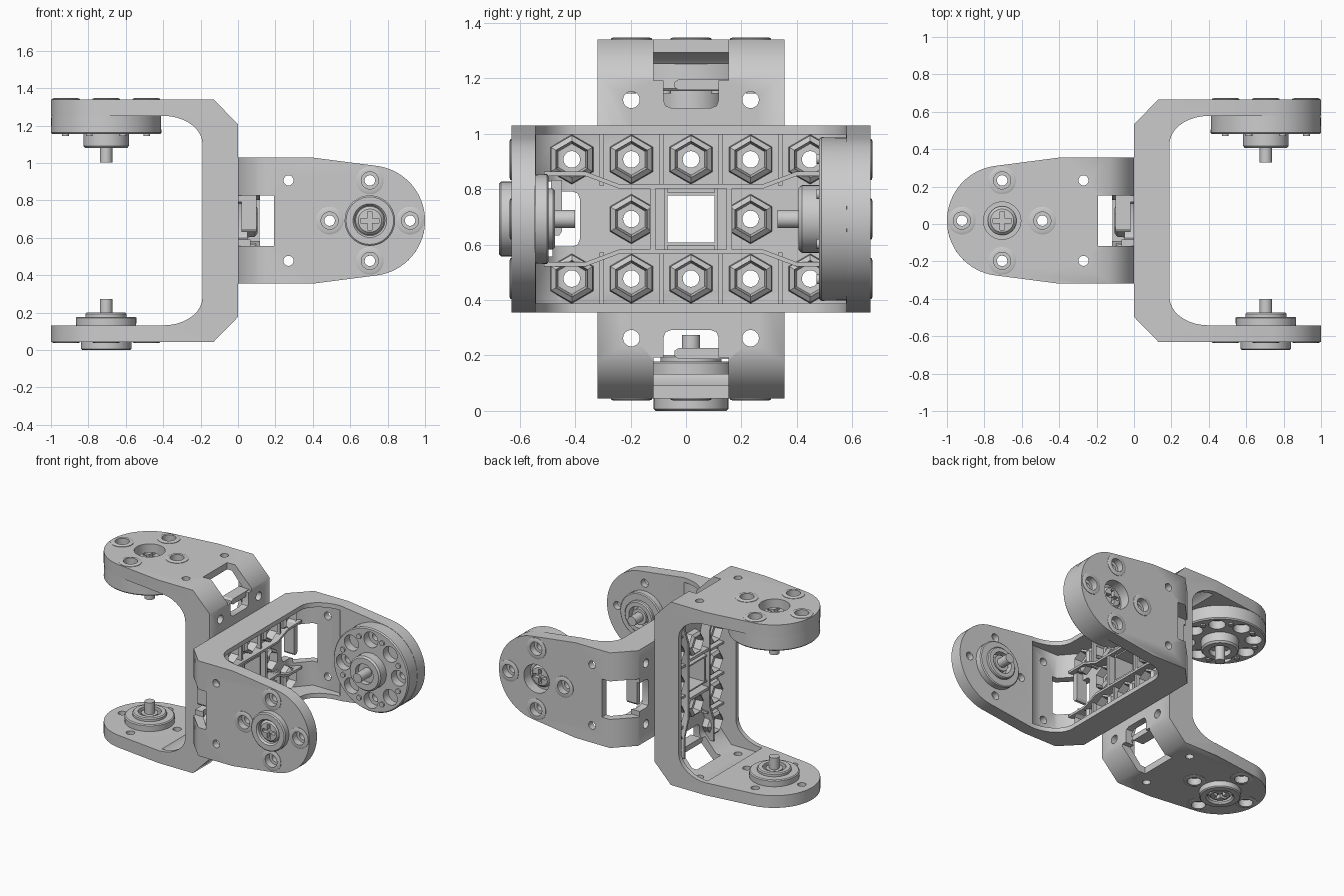
import bpy, bmesh, math
from mathutils import Matrix, Vector

if "Cube" in bpy.data.objects:
    bpy.data.objects.remove(bpy.data.objects["Cube"])

grey = bpy.data.materials.new("light grey")
grey.use_nodes = True
colour = (0.6, 0.6, 0.6, 1)
grey.diffuse_color = colour
for node in grey.node_tree.nodes:
    if node.type == 'BSDF_PRINCIPLED':
        node.inputs["Base Color"].default_value = colour

# One bracket is built with x = out along the arms, y = width, z = across the U.
HALF = 0.648      # half the distance across the arms
WIDE = 0.337      # half the bracket width
PIVOT = 0.705     # arm pivot position
PITCH = 0.215     # hole spacing
QUARTERS = [i * math.pi / 2 for i in range(4)]


def finish(name, bm):
    bmesh.ops.remove_doubles(bm, verts=bm.verts, dist=1e-5)
    bmesh.ops.recalc_face_normals(bm, faces=bm.faces)
    mesh = bpy.data.meshes.new(name)
    bm.to_mesh(mesh)
    bm.free()
    mesh.materials.append(grey)
    ob = bpy.data.objects.new(name, mesh)
    bpy.context.scene.collection.objects.link(ob)
    return ob


def add_prism(bm, pts, axis, a, b):
    """Extrude a 2D outline along one axis from a to b."""
    def place(p, h):
        co = list(p)
        co.insert(axis, h)
        return bm.verts.new(co)
    low = [place(p, a) for p in pts]
    high = [place(p, b) for p in pts]
    bm.faces.new(low)
    bm.faces.new(high)
    for i in range(len(pts)):
        j = (i + 1) % len(pts)
        bm.faces.new((low[i], low[j], high[j], high[i]))


def add_lathe(bm, profile, centre, axis=2, seg=40):
    """Spin a closed (radius, height) outline around an axis."""
    rings = []
    for k in range(seg):
        t = 2 * math.pi * k / seg
        ring = []
        for r, h in profile:
            co = [r * math.cos(t), r * math.sin(t)]
            co.insert(axis, h)
            ring.append(bm.verts.new(Vector(co) + Vector(centre)))
        rings.append(ring)
    n = len(profile)
    for k in range(seg):
        p, q = rings[k], rings[(k + 1) % seg]
        for i in range(n):
            j = (i + 1) % n
            if profile[i][0] > 0 or profile[j][0] > 0:
                bm.faces.new((p[i], q[i], q[j], p[j]))


def rod(r, a, b):
    return [(0, a), (r, a), (r, b), (0, b)]


def tube(r, s, a, b):
    return [(r, a), (s, a), (s, b), (r, b)]


def rect(a, b, c, d):
    return [(a, c), (b, c), (b, d), (a, d)]


def boolean(ob, bm, operation='DIFFERENCE'):
    cutter = finish("cutter", bm)
    cutter.hide_render = True
    mod = ob.modifiers.new("cut", 'BOOLEAN')
    mod.operation, mod.solver, mod.object = operation, 'EXACT', cutter
    dg = bpy.context.evaluated_depsgraph_get()
    mesh = bpy.data.meshes.new_from_object(ob.evaluated_get(dg))
    ob.modifiers.clear()
    ob.data = mesh
    bpy.data.objects.remove(cutter)


def smooth(obs, degrees):
    bpy.ops.object.select_all(action='DESELECT')
    for ob in obs:
        ob.select_set(True)
    bpy.context.view_layer.objects.active = obs[0]
    bpy.ops.object.shade_smooth_by_angle(angle=math.radians(degrees))


def around(radius, angle):
    return (PIVOT + radius * math.cos(angle), radius * math.sin(angle), 0)


# Bracket body: U section trimmed by the round-ended arm outline
inner = [(0.40 - 0.21 * math.cos(t), 0.41 + 0.15 * math.sin(t))
         for t in [math.radians(10 * i) for i in range(10)]]
half_u = [(0, 0.515), (0.13, HALF), (1.1, HALF), (1.1, 0.562)] + inner[::-1]
bm = bmesh.new()
add_prism(bm, half_u + [(u, -w) for u, w in reversed(half_u)], 1, -0.4, 0.4)
body = finish("bracket_body", bm)

tip = [(PIVOT + 0.295 * math.cos(t), 0.295 * math.sin(t))
       for t in [math.radians(82 - 164 * i / 32) for i in range(33)]]
bm = bmesh.new()
add_prism(bm, [(-0.1, WIDE), (0.4, WIDE)] + tip + [(0.4, -WIDE), (-0.1, -WIDE)], 2, -0.8, 0.8)
boolean(body, bm, 'INTERSECT')

# Hollow inside of the web and corners, leaving the rims
half_p = [(0.05, 0.48), (0.155, 0.6), (0.36, 0.6), (0.45, 0.5)]
bm = bmesh.new()
add_prism(bm, half_p + [(u, -w) for u, w in reversed(half_p)], 1, -0.305, 0.305)
boolean(body, bm)

# Corner windows and the square web window
bm = bmesh.new()
for s in (-1, 1):
    half_t = [(0.07, 0.40), (0.092, 0.408), (0.1, 0.43), (0.1, 0.5), (0.135, 0.5), (0.135, 0.8)]
    outline = half_t + [(-v, w) for v, w in reversed(half_t)]
    add_prism(bm, [(v, w * s) for v, w in outline], 0, -0.1, 0.192)
add_prism(bm, rect(-0.085, 0.085, -0.085, 0.085), 0, -0.1, 0.1)
boolean(body, bm)

# Screw holes through the web and the arms
spots = [(v * PITCH, w * PITCH) for v in (-1, 1) for w in range(-2, 3)]
spots += [(0, -PITCH), (0, PITCH)]
bm = bmesh.new()
for v, w in spots:
    add_lathe(bm, rod(0.03, -0.1, 0.1), (0, v, w), 0, 20)
for s in (-1, 1):
    for v in (-PITCH, PITCH):
        add_lathe(bm, rod(0.027, 0.53 * s, 0.7 * s), (0.27, v, 0), 2, 20)
    for t in QUARTERS:
        bore = [(0, 0.5), (0.028, 0.5), (0.028, 0.605), (0.048, 0.605), (0.048, 0.7), (0, 0.7)]
        add_lathe(bm, [(r, h * s) for r, h in bore], around(PITCH, t), 2, 28)
    add_lathe(bm, rod(0.1, 0.5 * s, 0.7 * s), (PIVOT, 0, 0))
boolean(body, bm)

# Raised collars around the arm holes
bm = bmesh.new()
for s in (-1, 1):
    for t in QUARTERS:
        collar = [(0.046, 0.62), (0.074, 0.62), (0.074, 0.651), (0.064, 0.655), (0.046, 0.655)]
        add_lathe(bm, [(r, h * s) for r, h in collar], around(PITCH, t), 2, 28)
collars = finish("hole_collars", bm)

# Hexagonal nut seats on the web
bm = bmesh.new()
for v, w in spots:
    add_lathe(bm, [(0.056, 0.045), (0.09, 0.045), (0.086, 0.09), (0.066, 0.105)], (0, v, w), 0, 6)
seats = finish("nut_seats", bm)

# Stiffening ribs, centre frame and the tabs in the corner windows
bm = bmesh.new()
for s in (-1, 1):
    path = [(0.155, 0.53), (0.155, 0.38), (0.11, 0.26)]
    path += [(v, -w) for v, w in reversed(path)]
    band = path + [(v + 0.016, w) for v, w in reversed(path)]
    add_prism(bm, [(v * s, w) for v, w in band], 0, 0.03, 0.118)
    add_prism(bm, rect(-0.115, 0.115, 0.128 * s, 0.148 * s), 0, 0.03, 0.115)
    add_prism(bm, rect(-0.115, 0.115, 0.085 * s, 0.095 * s), 0, 0.03, 0.1)
    add_prism(bm, rect(0.085 * s, 0.095 * s, -0.09, 0.09), 0, 0.03, 0.1)
    for w in (-1.5, -0.5, 0.5, 1.5):
        mid = w * PITCH
        add_prism(bm, rect(0.12 * s, 0.32 * s, mid - 0.008, mid + 0.008), 0, 0.03, 0.095)
    tab = [(-0.14, 0.466), (0.045, 0.466), (0.06, 0.476), (0.06, 0.494), (0.045, 0.504), (-0.14, 0.504)]
    add_prism(bm, [(v, w * s) for v, w in tab], 0, 0.02, 0.1)
ribs = finish("web_ribs", bm)

# Drive horn on the upper arm: pocketed disc, cupped hub and shaft
bm = bmesh.new()
add_lathe(bm, [(0, 0.575), (0.293, 0.575), (0.295, 0.47), (0.288, 0.462), (0, 0.462)], (PIVOT, 0, 0), 2, 64)
horn = finish("drive_horn", bm)
bm = bmesh.new()
for i in range(8):
    p = around(PITCH, i * math.pi / 4)
    pocket = rod(0.055, 0.44, 0.52)
    if i % 2 == 0:
        pocket = [(0, 0.44), (0.055, 0.44), (0.055, 0.52), (0.028, 0.52), (0.028, 0.6), (0, 0.6)]
    add_lathe(bm, pocket, p, 2, 24)
boolean(horn, bm)

bm = bmesh.new()
add_lathe(bm, [(0.07, 0.48), (0.122, 0.48), (0.122, 0.40), (0.112, 0.388), (0.07, 0.388)], (PIVOT, 0, 0))
add_lathe(bm, rod(0.072, 0.425, 0.48), (PIVOT, 0, 0))
add_lathe(bm, rod(0.033, 0.312, 0.43), (PIVOT, 0, 0), 2, 24)
for i in range(8):
    add_lathe(bm, rod(0.018, 0.452, 0.48), around(0.235, (i + 0.5) * math.pi / 4), 2, 12)
hub = finish("horn_hub", bm)

# Idler bearing on the lower arm
bm = bmesh.new()
add_lathe(bm, [(0.08, -0.68), (0.09, -0.692), (0.127, -0.692), (0.135, -0.685),
               (0.135, -0.64), (0.08, -0.64)], (PIVOT, 0, 0))
add_lathe(bm, [(0.075, -0.58), (0.16, -0.58), (0.162, -0.52), (0.155, -0.514), (0.11, -0.514),
               (0.11, -0.498), (0.103, -0.491), (0.075, -0.491)], (PIVOT, 0, 0))
add_lathe(bm, rod(0.102, -0.65, -0.54), (PIVOT, 0, 0))
add_lathe(bm, tube(0.03, 0.055, -0.55, -0.50), (PIVOT, 0, 0))
add_lathe(bm, rod(0.033, -0.55, -0.418), (PIVOT, 0, 0), 2, 24)
bearing = finish("idler_bearing", bm)

# Cross-head screws on both pivots
screws = []
for name, s, top in (("horn_screw", 1, 0.612), ("bearing_screw", -1, 0.684)):
    bm = bmesh.new()
    head = [(0, top - 0.06), (0.077, top - 0.06), (0.077, top - 0.02), (0.062, top - 0.004), (0, top)]
    add_lathe(bm, [(r, h * s) for r, h in head], (PIVOT, 0, 0))
    screw = finish(name, bm)
    cross = []
    for t in QUARTERS:
        turn = Matrix.Rotation(t, 2)
        for p in ((0.05, -0.012), (0.05, 0.012), (0.012, 0.012)):
            q = turn @ Vector(p)
            cross.append((PIVOT + q.x, q.y))
    bm = bmesh.new()
    add_prism(bm, cross, 2, (top - 0.03) * s, (top + 0.05) * s)
    boolean(screw, bm)
    screws.append(screw)

# Smooth the curved faces and place the two brackets back to back
fittings = [collars, seats, ribs, horn, hub, bearing] + screws
smooth(fittings, 32)
smooth([body], 50)

centre = Matrix.Translation((0, 0.018, 0.692))
upright = centre @ Matrix.Rotation(math.pi, 4, 'Z')
sideways = centre @ Matrix.Rotation(-math.pi / 2, 4, 'X')
for ob in [body] + fittings:
    twin = ob.copy()
    twin.name = "left_" + ob.name
    bpy.context.scene.collection.objects.link(twin)
    twin.matrix_world = sideways
    ob.name = "right_" + ob.name
    ob.matrix_world = upright
